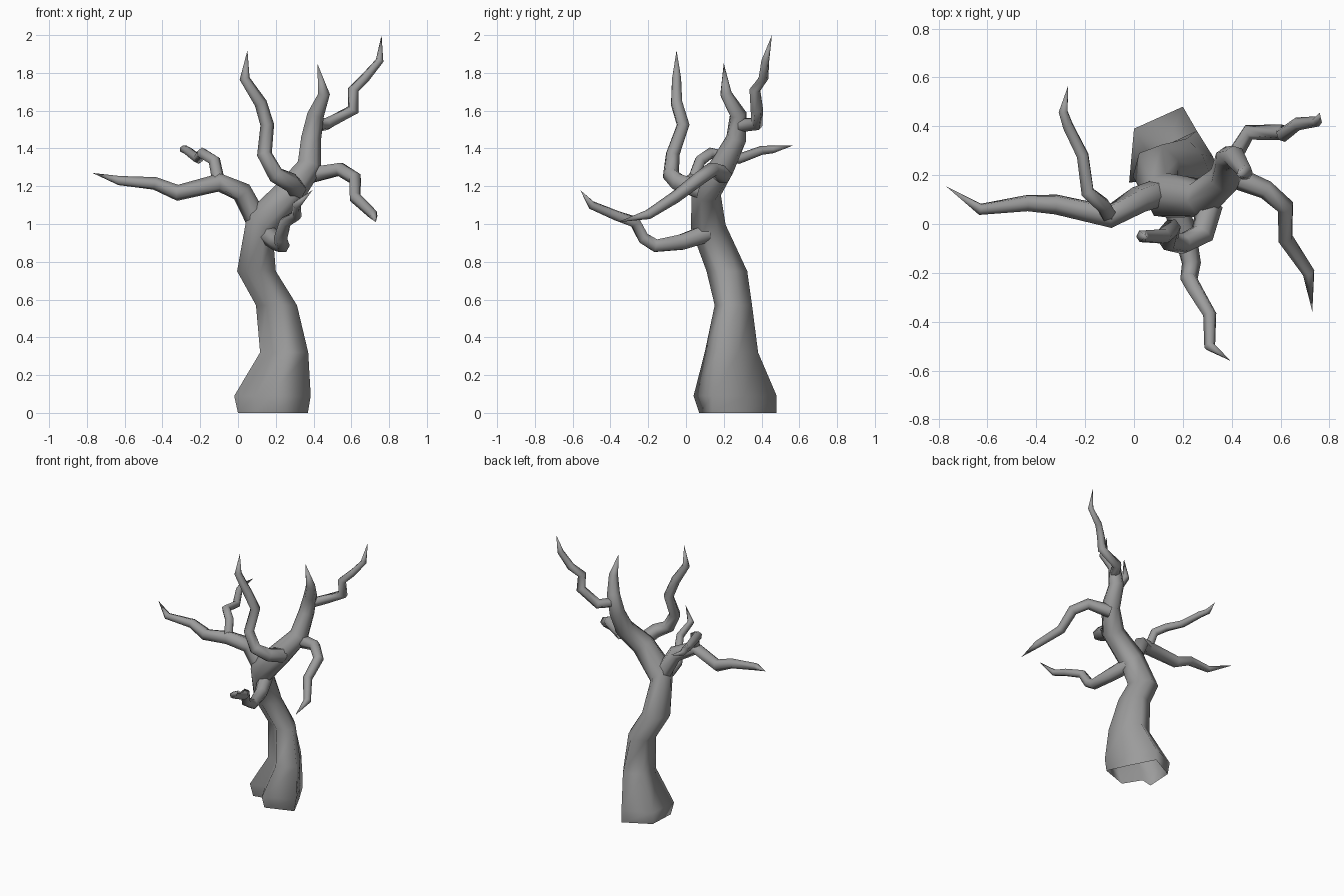
import bpy, bmesh
from math import cos, sin, tau, radians
from mathutils import Vector

bark = bpy.data.materials.new("bark")
bark.diffuse_color = (0.33, 0.33, 0.33, 1)


def loft(name, rings, tip):
    """Skin a list of equal-sized rings and close the end in a point."""
    bm = bmesh.new()
    vs = [[bm.verts.new(p) for p in r] for r in rings]
    n = len(vs[0])
    for a, b in zip(vs, vs[1:]):
        for i in range(n):
            j = (i + 1) % n
            bm.faces.new((a[i], a[j], b[j], b[i]))
    t = bm.verts.new(tip)
    for i in range(n):
        bm.faces.new((vs[-1][i], vs[-1][(i + 1) % n], t))
    bmesh.ops.recalc_face_normals(bm, faces=bm.faces)
    for f in bm.faces:
        f.smooth = True
    me = bpy.data.meshes.new(name)
    bm.to_mesh(me)
    bm.free()
    me.materials.append(bark)
    ob = bpy.data.objects.new(name, me)
    bpy.context.collection.objects.link(ob)


def tube_rings(pts, sides, start, u):
    """Rings along a path of (x, y, z, radius), last point is the tip."""
    P = [Vector(p[:3]) for p in pts]
    out = []
    for i in range(len(P) - 1):
        d = (P[i + 1] - P[i]).normalized()
        if i:
            d = (d + (P[i] - P[i - 1]).normalized()).normalized()
        u = (u - d * u.dot(d)).normalized()
        v = d.cross(u)
        out.append([P[i] + (u * cos(start + tau * k / sides) + v * sin(start + tau * k / sides)) * pts[i][3]
                    for k in range(sides)])
    return out


def branch(name, pts):
    d = Vector(pts[1][:3]) - Vector(pts[0][:3])
    pts = [(x, y, z, r * 1.08) for x, y, z, r in pts]
    loft(name, tube_rings(pts, 6, 0.3, d.orthogonal()), pts[-1][:3])


# Trunk: lobed root flare fading into round rings, then the leaning crown
foot = [(0.0, 0.18), (0.09, 0.20), (0.17, 0.07), (0.37, 0.14), (0.29, 0.31), (0.20, 0.48), (0.01, 0.38)]
flare = [(-0.02, 0.17), (0.09, 0.19), (0.17, 0.04), (0.385, 0.14), (0.295, 0.31), (0.20, 0.48), (0.0, 0.39)]
rings = [[(x, y, 0) for x, y in foot], [(x, y, 0.09) for x, y in flare]]
start = radians(185)
for x, y, z, rx, ry, f in [(0.245, 0.24, 0.32, 0.128, 0.142, 0.85), (0.205, 0.25, 0.57, 0.11, 0.10, 0.6),
                           (0.10, 0.215, 0.75, 0.105, 0.11, 0.3)]:
    ring = []
    for k, (fx, fy) in enumerate(flare):
        a = start + tau * k / 7
        nx, ny = (fx - 0.1825) / 0.2025, (fy - 0.26) / 0.22
        ring.append((x + rx * (cos(a) * (1 - f) + nx * f), y + ry * (sin(a) * (1 - f) + ny * f), z))
    rings.append(ring)
crown = [(0.12, 0.115, 1.0, 0.095), (0.28, 0.105, 1.17, 0.082), (0.375, 0.19, 1.30, 0.068),
         (0.385, 0.265, 1.45, 0.055), (0.41, 0.275, 1.58, 0.046), (0.455, 0.21, 1.69, 0.032),
         (0.42, 0.20, 1.85, 0)]
rings += tube_rings(crown, 7, start, Vector((1, 0, 0)))
loft("trunk", rings, crown[-1][:3])

# Main branches
branch("left_branch", [(0.11, 0.13, 1.0, 0.055), (0.02, 0.10, 1.17, 0.052), (-0.10, 0.03, 1.22, 0.046),
                       (-0.32, 0.08, 1.165, 0.04), (-0.44, 0.085, 1.215, 0.032),
                       (-0.63, 0.06, 1.23, 0.023), (-0.77, 0.155, 1.27, 0)])
branch("left_twig", [(-0.10, 0.03, 1.21, 0.032), (-0.125, 0.075, 1.335, 0.03), (-0.19, 0.13, 1.375, 0.028),
                     (-0.21, 0.28, 1.345, 0.025), (-0.27, 0.40, 1.39, 0.022),
                     (-0.29, 0.46, 1.395, 0.019), (-0.27, 0.565, 1.415, 0)])
branch("upright_branch", [(0.31, 0.08, 1.18, 0.05), (0.28, -0.04, 1.22, 0.047), (0.20, -0.08, 1.26, 0.042),
                          (0.14, -0.07, 1.37, 0.037), (0.155, -0.015, 1.525, 0.034),
                          (0.12, -0.05, 1.64, 0.031), (0.035, -0.05, 1.77, 0.025), (0.05, -0.05, 1.92, 0)])
branch("upper_right_branch", [(0.40, 0.26, 1.52, 0.034), (0.47, 0.375, 1.53, 0.032), (0.61, 0.375, 1.605, 0.031),
                              (0.61, 0.365, 1.71, 0.028), (0.67, 0.41, 1.77, 0.025),
                              (0.75, 0.42, 1.865, 0.02), (0.76, 0.455, 2.0, 0)])
branch("lower_right_branch", [(0.39, 0.20, 1.26, 0.044), (0.54, 0.14, 1.29, 0.036), (0.62, 0.07, 1.24, 0.034),
                              (0.62, -0.06, 1.14, 0.03), (0.715, -0.20, 1.05, 0.024), (0.73, -0.36, 1.01, 0)])
branch("front_branch", [(0.15, 0.11, 0.95, 0.05), (0.205, -0.02, 0.905, 0.044), (0.235, -0.16, 0.885, 0.036),
                        (0.225, -0.225, 0.925, 0.033), (0.25, -0.27, 1.01, 0.03), (0.31, -0.37, 1.045, 0.026),
                        (0.31, -0.50, 1.10, 0.022), (0.395, -0.56, 1.18, 0)])
